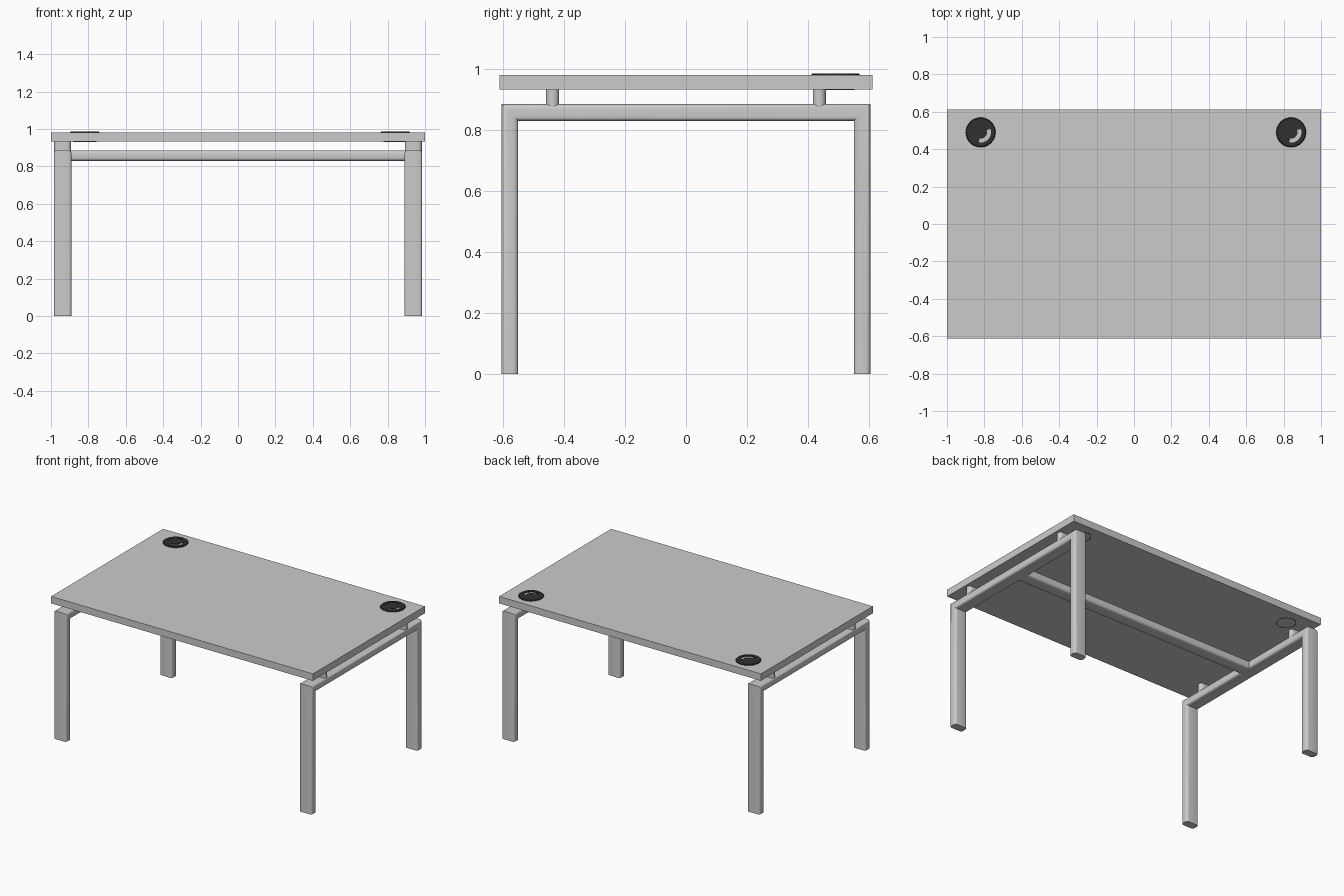
import bpy, bmesh
from math import sin, cos, pi, radians, sqrt

if "Cube" in bpy.data.objects:
    bpy.data.objects.remove(bpy.data.objects["Cube"])


def finish(bm, name, color=None, smooth=None):
    bmesh.ops.recalc_face_normals(bm, faces=bm.faces)
    me = bpy.data.meshes.new(name)
    bm.to_mesh(me)
    bm.free()
    ob = bpy.data.objects.new(name, me)
    bpy.context.collection.objects.link(ob)
    if color:
        me.materials.append(color)
    if smooth:
        bpy.ops.object.select_all(action='DESELECT')
        bpy.context.view_layer.objects.active = ob
        ob.select_set(True)
        bpy.ops.object.shade_smooth_by_angle(angle=radians(smooth))
    return ob


def rounded_rect(a, b, r, seg=4):
    """Outline with half sizes a, b and corner radius r."""
    pts = []
    for k, (sx, sy) in enumerate(((1, 1), (-1, 1), (-1, -1), (1, -1))):
        for i in range(seg + 1):
            t = pi / 2 * (k + i / seg)
            pts.append((sx * (a - r) + r * cos(t), sy * (b - r) + r * sin(t)))
    return pts


def loft(name, rings, closed=False, color=None, smooth=40):
    """Skin a list of point rings; cap the ends unless closed."""
    bm = bmesh.new()
    vs = [[bm.verts.new(p) for p in ring] for ring in rings]
    n = len(vs[0])
    pairs = list(zip(vs, vs[1:])) + ([(vs[-1], vs[0])] if closed else [])
    for a, b in pairs:
        for i in range(n):
            j = (i + 1) % n
            bm.faces.new((a[i], a[j], b[j], b[i]))
    if not closed:
        bm.faces.new(vs[0])
        bm.faces.new(vs[-1])
    return finish(bm, name, color, smooth)


def lathe(name, profile, cx, cy, color, start=0, sweep=360, seg=40):
    """Turn a closed (radius, z) profile about a vertical axis."""
    full = sweep == 360
    rings = []
    for i in range(seg if full else seg + 1):
        t = radians(start + sweep * i / seg)
        rings.append([(cx + r * cos(t), cy + r * sin(t), z) for r, z in profile])
    return loft(name, rings, full, color, 30)


black = bpy.data.materials.new("black_plastic")
black.diffuse_color = (0.03, 0.03, 0.03, 1)
black.use_nodes = True
black.node_tree.nodes["Principled BSDF"].inputs["Base Color"].default_value = black.diffuse_color

# Desktop panel
bm = bmesh.new()
bmesh.ops.create_cube(bm, size=1)
for v in bm.verts:
    v.co = (v.co.x * 2, v.co.y * 1.222, v.co.z * 0.048 + 0.956)
finish(bm, "desktop")

# Mitred leg frames with spacers
tube = rounded_rect(0.0475, 0.0275, 0.016)
leg_y, beam_z, leg_x = 0.5775, 0.8575, 0.9375
path = [(-leg_y, 0, -1, 0), (-leg_y, beam_z, -1, 1),
        (leg_y, beam_z, 1, 1), (leg_y, 0, 1, 0)]
for side, s in (("left", -1), ("right", 1)):
    loft(side + "_leg_frame",
         [[(s * leg_x + u, y + v * ny, z + v * nz) for u, v in tube]
          for y, z, ny, nz in path])
    for end, y0 in (("front", -0.437), ("back", 0.437)):
        loft(f"{side}_{end}_spacer",
             [[(s * leg_x + u, y0 + v, z) for u, v in rounded_rect(0.045, 0.0215, 0.021, 6)]
              for z in (0.875, 0.934)])

# Centre rail joining the frames
loft("centre_rail", [[(x, u, beam_z + v) for u, v in tube] for x in (-0.91, 0.91)])

# Cable grommets in the back corners
for side, cx in (("left", -0.82), ("right", 0.84)):
    cy = 0.49
    lathe(side + "_grommet_rim",
          [(0.055, 0.979), (0.08, 0.979), (0.079, 0.983), (0.075, 0.986), (0.055, 0.986)],
          cx, cy, black)
    lathe(side + "_grommet_sleeve",
          [(0.059, 0.931), (0.063, 0.931), (0.063, 0.98), (0.059, 0.98)], cx, cy, black)
    disc = [[(cx + 0.034 * cos(2 * pi * i / 32), cy + 0.034 * sin(2 * pi * i / 32), z)
             for i in range(32)] for z in (0.979, 0.984)]
    loft(side + "_grommet_cap", disc, color=black)
    # Outer part of the cap leaves an arc slot open for cables
    lathe(side + "_grommet_cap_band",
          [(0.033, 0.979), (0.0555, 0.979), (0.0555, 0.984), (0.033, 0.984)],
          cx, cy, black, start=20, sweep=240)
